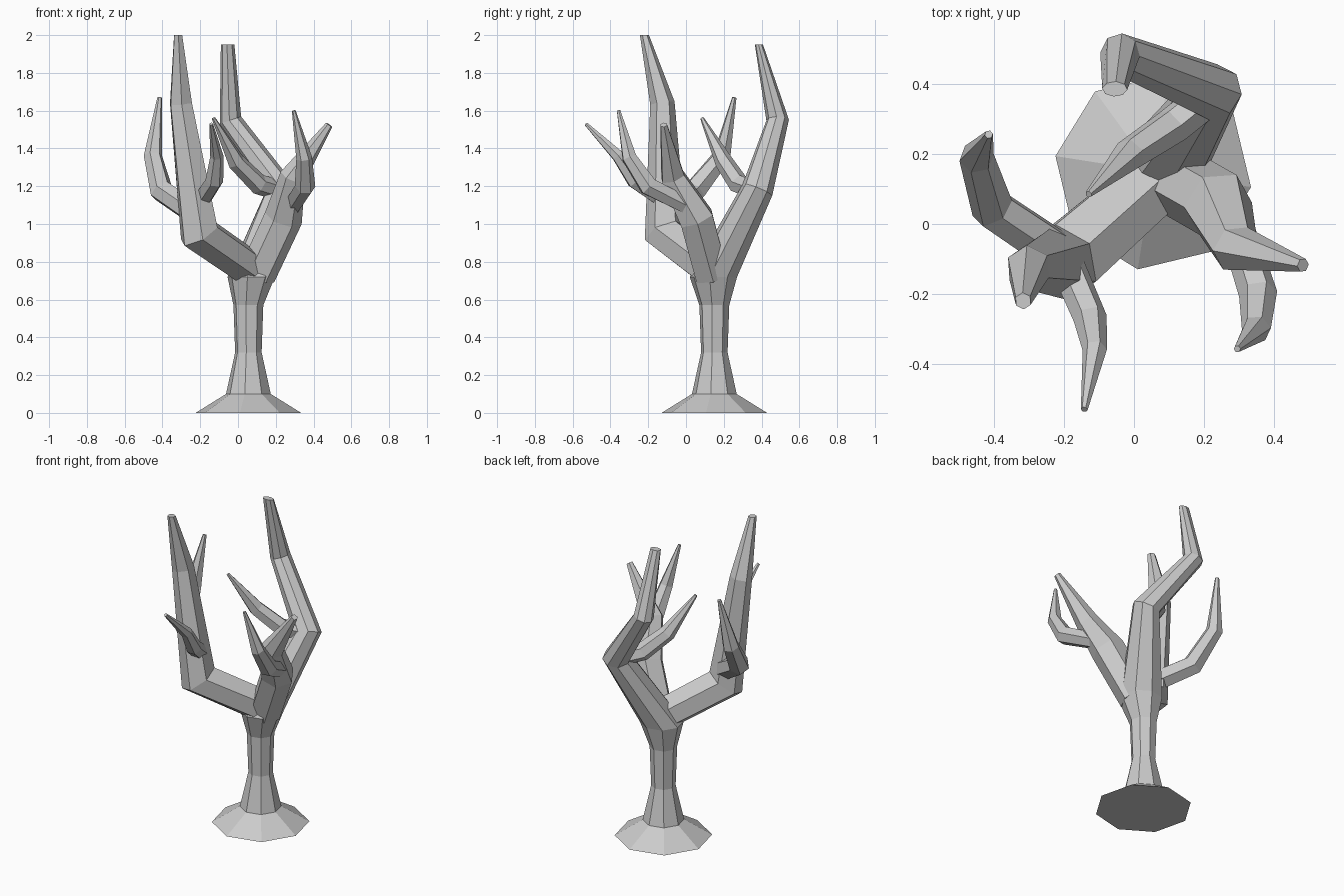
import bpy, bmesh, math
from mathutils import Vector

if "Cube" in bpy.data.objects:
    bpy.data.objects.remove(bpy.data.objects["Cube"])


def tube(name, nodes, sides, phase=0.0, flat=()):
    """Faceted tapering tube through (x, y, z, radius) nodes; flat = level rings."""
    pts = [Vector(n[:3]) for n in nodes]
    bm = bmesh.new()
    rings, ref = [], Vector((1, 0, 0))
    for i, p in enumerate(pts):
        t = Vector((0, 0, 0))
        if i > 0:
            t += (p - pts[i - 1]).normalized()
        if i < len(pts) - 1:
            t += (pts[i + 1] - p).normalized()
        if i in flat:
            t = Vector((0, 0, 1))
        t.normalize()
        u = (ref - t * ref.dot(t)).normalized()
        v = t.cross(u)
        ref = u
        ring = []
        for k in range(sides):
            a = phase + 2 * math.pi * k / sides
            ring.append(bm.verts.new(p + (u * math.cos(a) + v * math.sin(a)) * nodes[i][3]))
        rings.append(ring)
    for a, b in zip(rings, rings[1:]):
        for k in range(sides):
            j = (k + 1) % sides
            bm.faces.new((a[k], a[j], b[j], b[k]))
    bm.faces.new(rings[0][::-1])
    bm.faces.new(rings[-1])
    bmesh.ops.recalc_face_normals(bm, faces=bm.faces)
    me = bpy.data.meshes.new(name)
    bm.to_mesh(me)
    bm.free()
    ob = bpy.data.objects.new(name, me)
    bpy.context.collection.objects.link(ob)
    return ob


# Trunk with flared root base, running on into the back limb
trunk = tube("trunk_and_back_limb",
             [(0.055, 0.15, 0, 0.283), (0.055, 0.15, 0.1, 0.12),
              (0.055, 0.15, 0.32, 0.071), (0.055, 0.15, 0.57, 0.08),
              (0.07, 0.145, 0.72, 0.127), (0.225, 0.378, 1.18, 0.085),
              (-0.04, 0.485, 1.55, 0.06), (-0.055, 0.386, 1.95, 0.036)],
             8, math.radians(-9), flat=(0, 1, 2, 3, 4, 7))
# The back limb's tip is narrower front to back
for vert in trunk.data.vertices[-8:]:
    vert.co.y = 0.386 + (vert.co.y - 0.386) * 0.6

# Other main limbs
tube("left_limb", [(0.085, 0.14, 0.75, 0.1), (-0.205, -0.11, 0.95, 0.115),
                   (-0.302, -0.125, 1.64, 0.065), (-0.317, -0.22, 2.0, 0.024)], 6, flat=(3,))
tube("right_limb", [(0.1, 0.135, 0.73, 0.1), (0.24, 0.055, 1.03, 0.102),
                    (0.29, -0.07, 1.25, 0.07), (0.483, -0.118, 1.525, 0.02)], 6)

# Side twigs
twigs = {
    "left_back_twig": [(-0.22, -0.08, 1.05, 0.065), (-0.405, 0.045, 1.175, 0.064),
                       (-0.45, 0.19, 1.36, 0.05), (-0.415, 0.256, 1.67, 0.012)],
    "left_front_twig": [(-0.19, -0.12, 1.13, 0.05), (-0.125, -0.27, 1.23, 0.048),
                        (-0.112, -0.36, 1.36, 0.035), (-0.142, -0.53, 1.53, 0.01)],
    "right_front_twig": [(0.29, 0.0, 1.1, 0.05), (0.355, -0.2, 1.2, 0.055),
                         (0.35, -0.3, 1.35, 0.042), (0.295, -0.357, 1.6, 0.01)],
    "inner_twig": [(0.21, 0.36, 1.18, 0.055), (0.11, 0.28, 1.21, 0.055),
                   (-0.01, 0.2, 1.33, 0.048), (-0.13, 0.085, 1.56, 0.01)],
}
for name, nodes in twigs.items():
    tube(name, nodes, 6)
